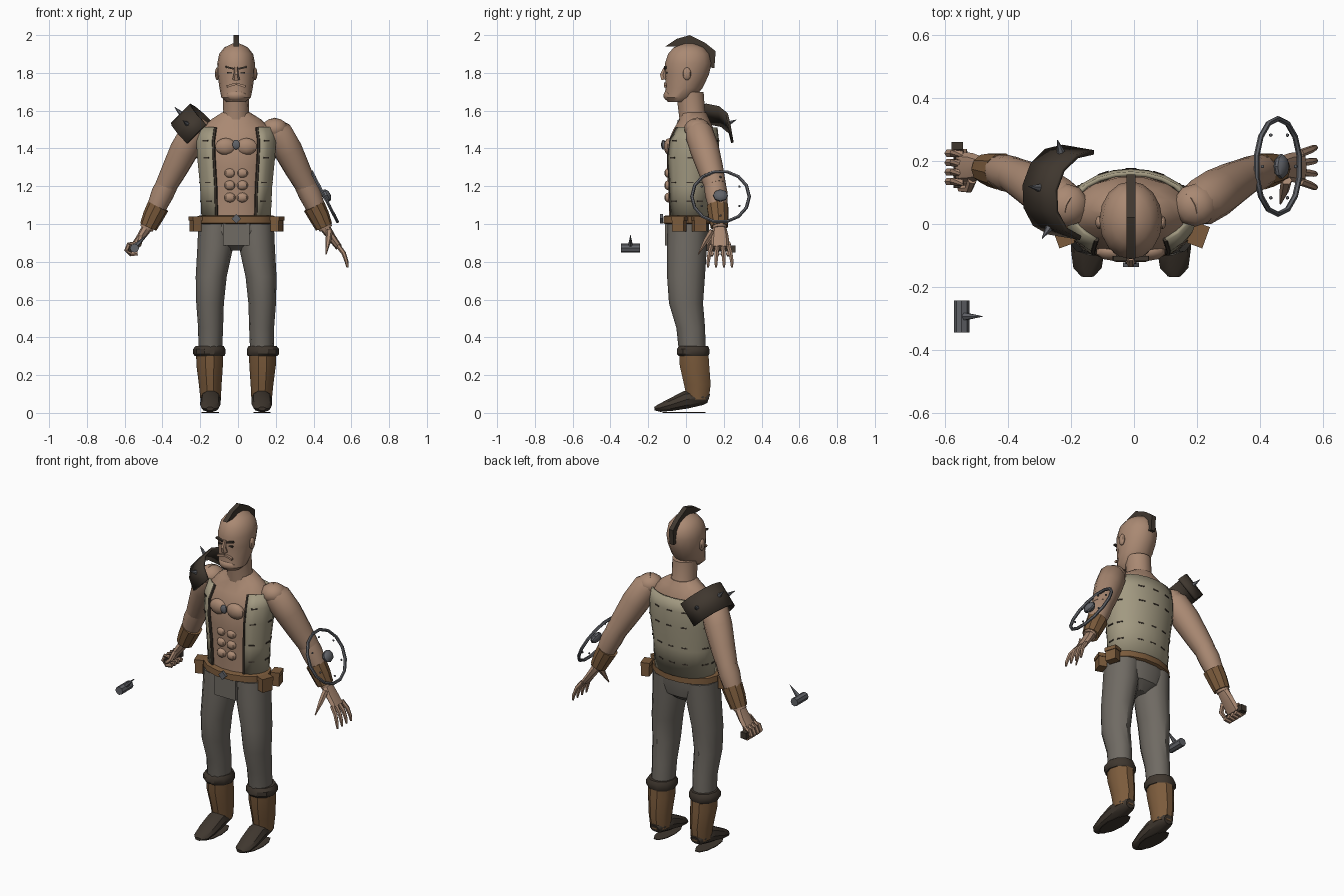
import bpy, bmesh, math
from mathutils import Vector, Matrix

if "Cube" in bpy.data.objects:
    bpy.data.objects.remove(bpy.data.objects["Cube"])

CX = -0.01                                   # body centre line
def mat(name, c):
    m = bpy.data.materials.new(name)
    m.diffuse_color = (*c, 1)
    m.use_nodes = True
    m.node_tree.nodes["Principled BSDF"].inputs["Base Color"].default_value = m.diffuse_color
    return m
SKIN = mat("skin", (.40, .25, .17))
VEST = mat("canvas", (.36, .32, .22))
CLOTH = mat("trousers", (.16, .145, .125))
TAN = mat("tan_leather", (.20, .105, .045))
DARK = mat("dark_leather", (.05, .038, .028))
METAL = mat("metal", (.12, .125, .14))

def finish(name, bm, m):
    bmesh.ops.recalc_face_normals(bm, faces=bm.faces)
    me = bpy.data.meshes.new(name)
    bm.to_mesh(me); bm.free()
    me.materials.append(m)
    ob = bpy.data.objects.new(name, me)
    bpy.context.collection.objects.link(ob)
    return ob

def loft(name, rings, m, n=12, flat=False, arc=None):
    """rings: (x, y, z, ru[, rv]); rings face along the path, or stay level if flat."""
    bm = bmesh.new()
    P = [Vector(r[:3]) for r in rings]
    rows = []
    a0, a1 = arc or (0, 360)
    cnt = n + 1 if arc else n
    for i, r in enumerate(rings):
        t = Vector((0, 0, 1)) if flat else (P[min(i+1, len(P)-1)] - P[max(i-1, 0)]).normalized()
        u = Vector((1, 0, 0)) if abs(t.x) < .95 else Vector((0, 1, 0))
        u = (u - t * u.dot(t)).normalized()
        v = t.cross(u)
        ru, rv = r[3], r[-1]
        row = []
        for k in range(cnt):
            a = math.radians(a0 + (a1 - a0) * k / n)
            row.append(bm.verts.new(P[i] + u * ru * math.cos(a) + v * rv * math.sin(a)))
        rows.append(row)
    for A, B in zip(rows, rows[1:]):
        for k in range(n):
            j = (k + 1) % cnt
            bm.faces.new((A[k], A[j], B[j], B[k]))
    if not arc:
        bm.faces.new(rows[0]); bm.faces.new(rows[-1])
    return finish(name, bm, m)

def body(name, rows, m, n=14, arc=None):
    """rows: z, rx, ry, cy"""
    return loft(name, [(CX, cy, z, rx, ry) for z, rx, ry, cy in rows], m, n, True, arc)

def box(name, c, s, m, rot=(0, 0, 0)):
    bm = bmesh.new()
    bmesh.ops.create_cube(bm, size=1, matrix=Matrix.Diagonal((*s, 1)))
    ob = finish(name, bm, m)
    ob.location, ob.rotation_euler = c, rot
    return ob

def ball(name, c, s, m, seg=10):
    bm = bmesh.new()
    bmesh.ops.create_uvsphere(bm, u_segments=seg, v_segments=7, radius=1, matrix=Matrix.Diagonal((*s, 1)))
    ob = finish(name, bm, m)
    ob.location = c
    return ob

def solid(ob, t):
    md = ob.modifiers.new("thickness", 'SOLIDIFY')
    md.thickness, md.offset = t, 0

# Torso, neck and head
body("torso", [(1.0, .175, .105, .015), (1.15, .165, .11, .015), (1.3, .185, .125, .02),
               (1.42, .195, .13, .025), (1.5, .19, .11, .04), (1.555, .13, .08, .045), (1.59, .075, .07, .04)], SKIN)
body("neck", [(1.54, .08, .08, .045), (1.6, .068, .072, .03), (1.7, .07, .075, .02)], SKIN)
body("head", [(1.645, .05, .05, -.045), (1.67, .078, .08, -.035), (1.72, .088, .098, -.01), (1.79, .098, .116, .005),
              (1.85, .1, .124, .012), (1.9, .09, .11, .015), (1.935, .062, .08, .015), (1.955, .02, .03, .015)], SKIN, 16)
ball("beard", (CX, -.075, 1.68), (.06, .045, .034), SKIN)
loft("nose", [(CX, -.108, 1.83, .01), (CX, -.122, 1.79, .013, .018), (CX, -.115, 1.765, .02, .018)], SKIN, 6)
for s in (-1, 1):
    ball("ear", (CX + s * .1, .005, 1.795), (.013, .022, .034), SKIN)
    box("brow", (CX + s * .035, -.11, 1.827), (.045, .015, .009), DARK, (0, -s * .25, 0))
    box("eye", (CX + s * .035, -.103, 1.8), (.024, .012, .008), DARK)
    box("moustache", (CX + s * .025, -.11, 1.735), (.05, .014, .012), SKIN, (0, s * .3, 0))
# Crest of hair
crest = [(-.11, 1.94), (-.05, 1.98), (.02, 2.0), (.1, 1.96), (.157, 1.915), (.15, 1.825), (.12, 1.83), (.11, 1.89), (.02, 1.94)]
bm = bmesh.new()
f = bm.faces.new([bm.verts.new((CX - .014, y, z)) for y, z in crest])
ext = bmesh.ops.extrude_face_region(bm, geom=[f])
bmesh.ops.translate(bm, vec=(.028, 0, 0), verts=[g for g in ext["geom"] if isinstance(g, bmesh.types.BMVert)])
finish("hair_crest", bm, DARK)

# Chest and stomach muscles, pendant
for s in (-1, 1):
    ball("pectoral", (CX + s * .055, -.088, 1.41), (.058, .03, .045), SKIN)
    for z in (1.27, 1.205, 1.14):
        ball("stomach_muscle", (CX + s * .033, -.093, z), (.03, .022, .026), SKIN, 8)
ball("pendant", (CX, -.12, 1.42), (.022, .012, .026), METAL, 6)

# Open vest with stitches and dark edges
vest = [(1.04, .178, .12, .02), (1.2, .185, .128, .02), (1.35, .2, .145, .025), (1.44, .205, .138, .03), (1.51, .188, .115, .045)]
solid(body("vest", vest, VEST, 18, (-54, 234)), .014)
for s in (-1, 1):
    a = math.radians(-90 + s * 36)
    loft("vest_edge", [(CX + rx * math.cos(a), cy + ry * math.sin(a), z, .009) for z, rx, ry, cy in vest], DARK, 6)
for z, rx, ry, cy in [(1.12, .181, .124, .02), (1.22, .187, .13, .021), (1.35, .2, .145, .025), (1.44, .205, .138, .03)]:
    for d in (-40, 0, 25, 65, 90, 115, 155, 180, 220):
        a = math.radians(d)
        box("stitch", (CX + rx * 1.03 * math.cos(a), cy + ry * 1.03 * math.sin(a), z), (.008, .035, .007), DARK,
            (0, 0, math.atan2(math.sin(a) / ry, math.cos(a) / rx)))

# Hips, belt, buckle and pouches
body("hips", [(1.04, .18, .112, .015), (.97, .2, .115, .01), (.9, .165, .1, .01), (.86, .06, .05, .01)], CLOTH)
box("front_flap", (CX, -.1, .945), (.14, .02, .12), CLOTH)
belt = [(z, .198 + e, .124 + e, .01) for z, e in ((1.0, 0), (1.005, .01), (1.04, .008), (1.045, -.004))]
body("belt", belt, TAN)
box("buckle", (CX, -.13, 1.028), (.036, .014, .036), METAL, (0, math.pi / 4, 0))
for x, y, r in ((.205, -.035, -.35), (.21, .07, .3), (-.225, -.035, .35)):
    box("pouch", (x, y, .997), (.045, .065, .075), TAN, (0, 0, r))
    box("pouch_flap", (x, y, 1.03), (.052, .072, .022), TAN, (0, 0, r))

# Legs and boots
for s in (-1, 1):
    def X(d): return CX + s * d
    loft("trouser_leg", [(X(.105), .01, 1.0, .095, .108), (X(.11), .005, .88, .095, .106), (X(.132), .0, .72, .082, .1),
                         (X(.138), 0, .58, .073, .09), (X(.135), .025, .45, .066, .076), (X(.137), .035, .3, .062, .07)], CLOTH, 12, True)
    loft("boot_shaft", [(X(.14), .04, .35, .073, .08), (X(.14), .045, .25, .07, .082), (X(.137), .06, .15, .06, .074),
                        (X(.135), .063, .07, .054, .06)], TAN, 10, True)
    loft("boot_cuff", [(X(.14), .04, .3, .078, .082), (X(.142), .038, .312, .085, .09), (X(.142), .038, .338, .085, .09),
                       (X(.14), .04, .355, .074, .08)], DARK, 10, True)
    loft("boot_foot", [(X(.135), .12, .075, .03, .025), (X(.135), .09, .085, .05, .045), (X(.135), .0, .07, .054, .05),
                       (X(.137), -.08, .043, .054, .035), (X(.138), -.14, .026, .045, .022), (X(.138), -.167, .022, .02, .01)], DARK, 10)
    loft("boot_sole", [(X(.137), -.01, 0, .046, .12), (X(.137), -.01, .004, .046, .12)], DARK, 10, True)

# Arms, bracers and palms
for s in (-1, 1):
    def X(d): return CX + s * d
    ball("shoulder", (X(.205), .06, 1.505), (.072, .07, .056), SKIN)
    loft("upper_arm", [(X(.175), .05, 1.525, .05), (X(.225), .07, 1.48, .076), (X(.275), .1, 1.39, .077), (X(.325), .13, 1.29, .068),
                       (X(.372), .155, 1.2, .058)], SKIN)
    loft("forearm", [(X(.35), .148, 1.24, .057), (X(.39), .16, 1.16, .06), (X(.425), .17, 1.08, .05), (X(.475), .178, .975, .036)], SKIN)
    loft("bracer", [(X(.412), .167, 1.095, .059), (X(.44), .172, 1.04, .055), (X(.465), .176, .985, .047)], TAN, 10)
    loft("palm", [(X(.472), .178, .98, .028, .036), (X(.505), .18, .93, .022, .046), (X(.545), .18, .875, .018, .05)], SKIN, 8)

# Open hand on one side
for i in range(4):
    y = .135 + i * .03
    o = (i - 1.5) * .012
    loft("finger", [(.53, y, .885, .013), (.56, y + o * .6, .845, .012), (.575, y + o, .80, .01), (.58, y + o, .77, .006)], SKIN, 6)
loft("thumb", [(.485, .14, .965, .018), (.478, .105, .91, .015), (.466, .065, .84, .003)], SKIN, 6)

# Fist on the other side, curled around a grip
for i in range(4):
    y = .135 + i * .03
    pts = []
    for d in (70, 130, 190, 250, 310):
        a = math.radians(d)
        pts.append((-.555 + .036 * math.cos(a), y, .868 + .03 * math.sin(a), .013))
    loft("curled_finger", pts, SKIN, 6)
loft("fist_thumb", [(-.515, .14, .93, .015), (-.525, .112, .89, .014), (-.555, .112, .865, .01)], SKIN, 6)
loft("grip", [(-.56, .115, .868, .014), (-.56, .25, .868, .014)], DARK, 8)
box("grip_end", (-.562, .247, .868), (.036, .028, .036), DARK)
# Loose hammer head with spike
loft("hammer_head", [(-.548, -.345, .872, .024), (-.548, -.243, .872, .024)], METAL, 8)
loft("hammer_spike", [(-.54, -.294, .885, .014), (-.482, -.294, .942, .001)], METAL, 6)

# Shield ring tilted along the forearm, with boss and studs
C, N = Vector((.458, .183, 1.145)), Vector((.89, 0, .46)).normalized()
R = N.to_track_quat('Z', 'Y')
bpy.ops.mesh.primitive_torus_add(major_segments=14, minor_segments=6, major_radius=.152, minor_radius=.009,
                                 location=C, rotation=R.to_euler())
ring = bpy.context.object
ring.name = "shield_ring"
ring.data.materials.append(METAL)
b = ball("shield_boss", C + N * .012, (.04, .035, .022), METAL, 8)
b.rotation_euler = R.to_euler()
for k in range(6):
    a = math.tau * (k + .5) / 6
    ball("shield_stud", C + R @ Vector((.115 * math.cos(a), .115 * math.sin(a), .004)), (.006, .006, .006), METAL, 6)

# Shoulder plate: half hoop over one shoulder, with spikes
A = Vector((.7, -.12, .7)).normalized()
O = Vector((-.7, .1, .7))
O = (O - A * O.dot(A)).normalized()
W = A.cross(O)
S = Vector((-.195, .1, 1.475))
bm = bmesh.new()
rows = []
for k in range(7):
    a = math.radians(-88 + 176 * k / 6)
    d = O * math.cos(a) * .15 + W * math.sin(a) * .138
    rows.append([bm.verts.new(S + d * g + A * h) for g, h in ((1, -.072), (1.0, .072))])
    if k in (1, 3, 5):
        p, q = S + d, S + d * 1.35
        loft("plate_spike", [(*p, .014), (*q, .001)], METAL, 6)
for p, q in zip(rows, rows[1:]):
    bm.faces.new((p[0], p[1], q[1], q[0]))
solid(finish("shoulder_plate", bm, DARK), .014)

bpy.ops.object.select_all(action='SELECT')
bpy.context.view_layer.objects.active = ring
bpy.ops.object.shade_smooth_by_angle(angle=math.radians(35))
